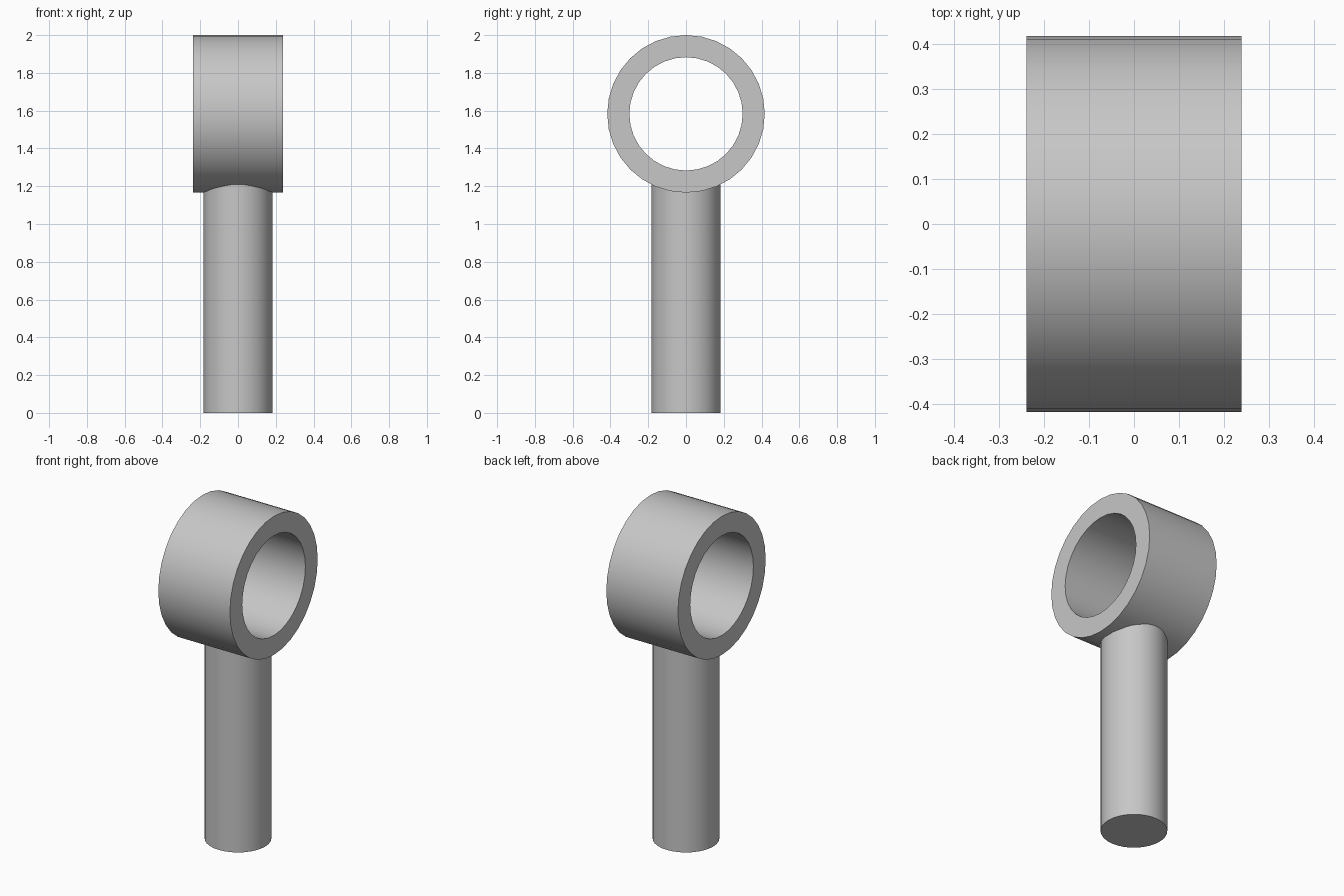
import bpy
import bmesh
from math import radians, tau
from mathutils import Vector

cube = bpy.data.objects.get("Cube")
if cube:
    bpy.data.objects.remove(cube, do_unlink=True)

SIDES = 32
RING_Z, OUTER, INNER, HALF_WIDTH = 1.583, 0.417, 0.30, 0.238
STEM_RADIUS, STEM_TOP = 0.182, 1.22

# Single grey material
grey = bpy.data.materials.new("plain grey")
grey.use_nodes = True
colour = (0.57, 0.57, 0.57, 1)
grey.diffuse_color = colour
grey.node_tree.nodes["Principled BSDF"].inputs["Base Color"].default_value = colour


def finish(obj):
    obj.data.materials.append(grey)
    bpy.ops.object.select_all(action='DESELECT')
    obj.select_set(True)
    bpy.context.view_layer.objects.active = obj
    bpy.ops.object.shade_smooth_by_angle(angle=radians(30))


# Ring: rectangular section spun around the x axis
bm = bmesh.new()
corners = [(-HALF_WIDTH, INNER), (HALF_WIDTH, INNER),
           (HALF_WIDTH, OUTER), (-HALF_WIDTH, OUTER)]
verts = [bm.verts.new((x, 0, r)) for x, r in corners]
edges = [bm.edges.new((verts[i], verts[(i + 1) % 4])) for i in range(4)]
bmesh.ops.spin(bm, geom=verts + edges, cent=Vector(), axis=Vector((1, 0, 0)),
               angle=tau, steps=SIDES, use_merge=False)
bmesh.ops.remove_doubles(bm, verts=bm.verts, dist=0.0001)
bmesh.ops.recalc_face_normals(bm, faces=bm.faces)
mesh = bpy.data.meshes.new("ring")
bm.to_mesh(mesh)
bm.free()
ring = bpy.data.objects.new("ring", mesh)
ring.location.z = RING_Z
bpy.context.collection.objects.link(ring)
finish(ring)

# Stem: round post whose top is buried in the ring wall
bpy.ops.mesh.primitive_cylinder_add(vertices=SIDES, radius=STEM_RADIUS,
                                    depth=STEM_TOP, location=(0, 0, STEM_TOP / 2))
stem = bpy.context.object
stem.name = "stem"
finish(stem)
